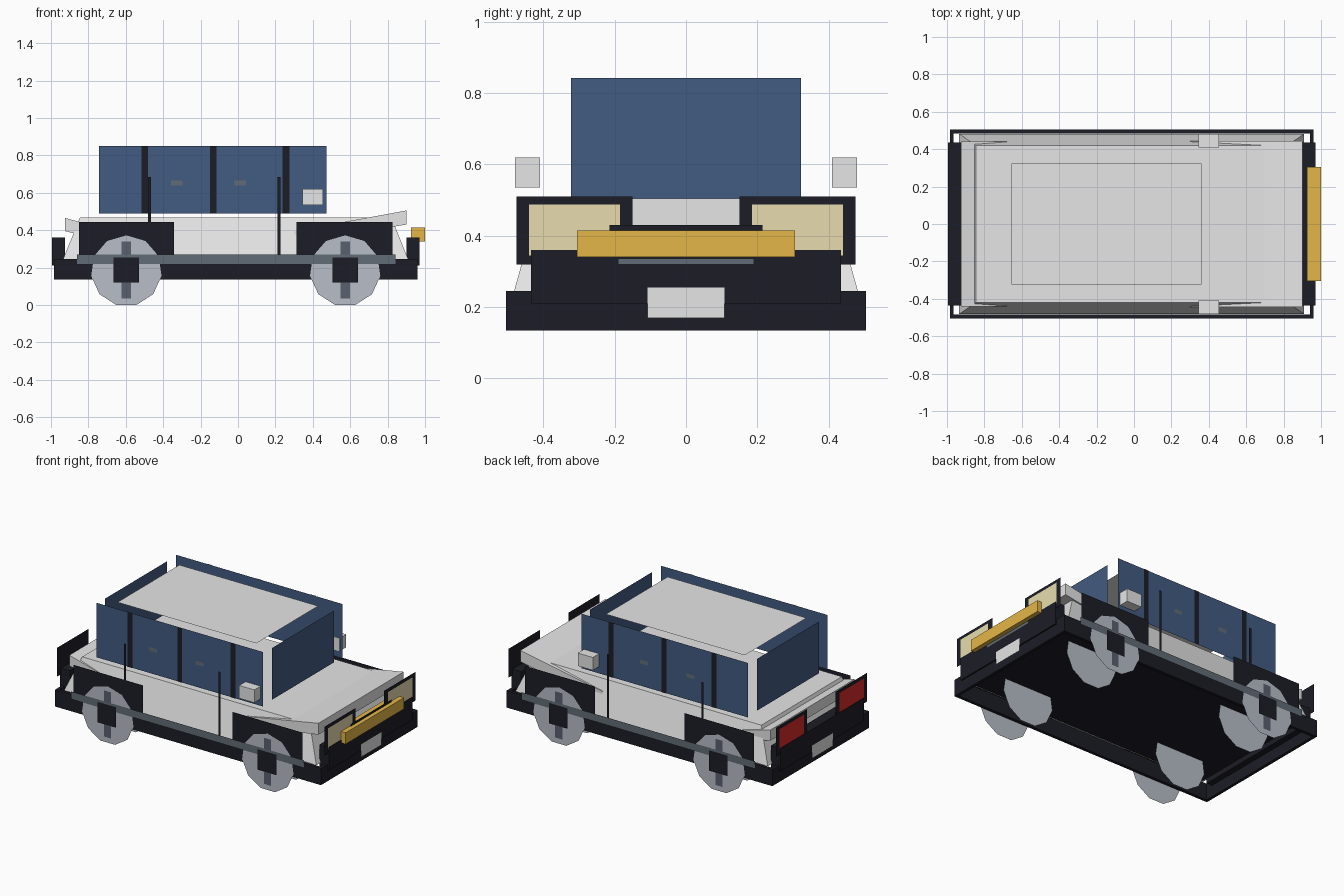
import bpy, bmesh, math

cube = bpy.data.objects.get("Cube")
if cube:
    bpy.data.objects.remove(cube, do_unlink=True)


def material(name, r, g, b):
    m = bpy.data.materials.new(name)
    m.use_nodes = True
    m.diffuse_color = (r, g, b, 1)
    m.node_tree.nodes["Principled BSDF"].inputs["Base Color"].default_value = (r, g, b, 1)
    return m


paint = material("light_paint", .79, .79, .79)
dark = material("dark_trim", .012, .012, .02)
glass = material("blue_glass", .055, .105, .22)
amber = material("amber_bar", .78, .47, .065)
cream = material("cream_lamp", .8, .71, .43)
red = material("red_lamp", .7, .022, .022)
wheel_grey = material("wheel_grey", .48, .52, .58)
slate = material("slate_trim", .12, .15, .18)
spoke_grey = material("spoke_grey", .1, .115, .16)


def finish(bm, name, mat):
    mesh = bpy.data.meshes.new(name)
    bm.to_mesh(mesh)
    bm.free()
    mesh.materials.append(mat)
    ob = bpy.data.objects.new(name, mesh)
    bpy.context.collection.objects.link(ob)


def box(name, mat, x, y, z, taper=(0, 0)):
    """Box between limits; taper draws the top in along x and y."""
    bm = bmesh.new()
    bmesh.ops.create_cube(bm, size=1)
    for v in bm.verts:
        sx, sy, sz = (1 if c > 0 else 0 for c in v.co)
        v.co = (x[sx] + sz * taper[0] * (1 - 2 * sx),
                y[sy] + sz * taper[1] * (1 - 2 * sy), z[sz])
    finish(bm, name, mat)


def panel(name, mat, points):
    """Single flat sheet through the given corners."""
    bm = bmesh.new()
    bm.faces.new([bm.verts.new(p) for p in points])
    finish(bm, name, mat)


def side_panel(name, mat, x, z, y):
    """Upright sheet facing out along y."""
    pts = [(x[0], y, z[0]), (x[1], y, z[0]), (x[1], y, z[1]), (x[0], y, z[1])]
    panel(name, mat, pts if y < 0 else pts[::-1])


def end_panel(name, mat, y, z, x):
    """Upright sheet facing out along x."""
    pts = [(x, y[0], z[0]), (x, y[1], z[0]), (x, y[1], z[1]), (x, y[0], z[1])]
    panel(name, mat, pts if x > 0 else pts[::-1])


def slab(name, mat, outline, half_width):
    """Extrude an x-z outline across the car."""
    bm = bmesh.new()
    face = bm.faces.new([bm.verts.new((px, -half_width, pz)) for px, pz in outline])
    ext = bmesh.ops.extrude_face_region(bm, geom=[face])
    for v in ext["geom"]:
        if isinstance(v, bmesh.types.BMVert):
            v.co.y = half_width
    bmesh.ops.recalc_face_normals(bm, faces=bm.faces)
    finish(bm, name, mat)


def disc(name, mat, x, y, radius, sides=11):
    """Wheel sheet resting on one flat side."""
    pts = []
    for i in range(sides):
        a = math.pi * (2 * i + 1) / sides - math.pi / 2
        pts.append((x + radius * math.cos(a), y,
                    radius * (math.cos(math.pi / sides) + math.sin(a))))
    panel(name, mat, pts if y < 0 else pts[::-1])


# Chassis walls around a raised floor
for s, side in ((1, "left"), (-1, "right")):
    box("chassis_rail_" + side, dark, (-.985, .96), sorted((s * .485, s * .505)), (.135, .245))
box("chassis_front", dark, (.94, .96), (-.485, .485), (.135, .245))
box("chassis_rear", dark, (-.985, -.965), (-.485, .485), (.135, .245))
panel("floor", dark, [(-.92, .468, .24), (.895, .468, .24), (.895, -.468, .24), (-.92, -.468, .24)])

# Bodywork
box("body", paint, (-.935, .91), (-.482, .482), (.245, .468), (.09, .062))
slab("hood", paint, [(.3, .395), (.9, .505), (.9, .43), (.3, .33)], .445)
slab("tail_deck", paint, [(-.925, .465), (-.68, .4), (-.68, .335), (-.925, .395)], .44)
panel("roof", paint, [(-.655, -.323, .842), (.36, -.323, .842), (.36, .323, .842), (-.655, .323, .842)])
box("front_bumper", dark, (.9, .97), (-.435, .435), (.21, .36))
box("rear_bumper", dark, (-.995, -.925), (-.435, .435), (.21, .36))

# Front and rear glass
end_panel("windshield", glass, (-.323, .323), (.5, .842), .475)
end_panel("rear_window", glass, (-.323, .323), (.5, .842), -.745)

# Grille, amber bar and number plates
end_panel("grille", dark, (-.215, .215), (.34, .43), .973)
end_panel("grille_strip", slate, (-.19, .19), (.32, .336), .975)
box("amber_bar", amber, (.925, 1), (-.305, .305), (.34, .415))
end_panel("front_number_plate", paint, (-.108, .108), (.17, .255), .973)
end_panel("rear_number_plate", paint, (-.108, .108), (.17, .255), -.998)

for s, side in ((1, "left"), (-1, "right")):
    # Lamps at each end
    outer = sorted((s * .15, s * .475))
    inner = sorted((s * .185, s * .44))
    end_panel("headlight_frame_" + side, dark, outer, (.32, .51), .964)
    end_panel("headlight_" + side, cream, inner, (.345, .488), .967)
    end_panel("tail_light_frame_" + side, dark, outer, (.32, .51), -.989)
    end_panel("tail_light_" + side, red, inner, (.345, .488), -.992)

    # Side glass, pillars, handles and mirror
    side_panel("side_window_" + side, glass, (-.742, .472), (.49, .85), s * .415)
    for x in (-.498, -.133, .257):
        side_panel("pillar_" + side, dark, (x - .018, x + .018), (.49, .85), s * .418)
    for x in (-.328, .012):
        side_panel("door_handle_" + side, slate, (x - .03, x + .03), (.64, .665), s * .42)
    box("mirror_" + side, paint, (.345, .455), sorted((s * .41, s * .48)), (.535, .62))

    # Thin side posts and sill
    for x in (-.473, .218):
        side_panel("side_post_" + side, dark, (x - .008, x + .008), (.245, .685), s * .503)
    side_panel("side_sill_" + side, slate, (-.862, .842), (.22, .27), s * .513)

    # Arches and wheels
    for wx, arch in ((-.597, (-.85, -.343)), (.573, (.312, .825))):
        side_panel("wheel_arch_" + side, dark, arch, (.245, .445), s * .503)
        disc("wheel_outer_" + side, wheel_grey, wx, s * .507, .19)
        disc("wheel_inner_" + side, wheel_grey, wx, s * .29, .19)
        side_panel("wheel_spoke_" + side, spoke_grey, (wx - .026, wx + .026), (.035, .34), s * .51)
        side_panel("wheel_hub_" + side, dark, (wx - .068, wx + .068), (.12, .255), s * .516)
